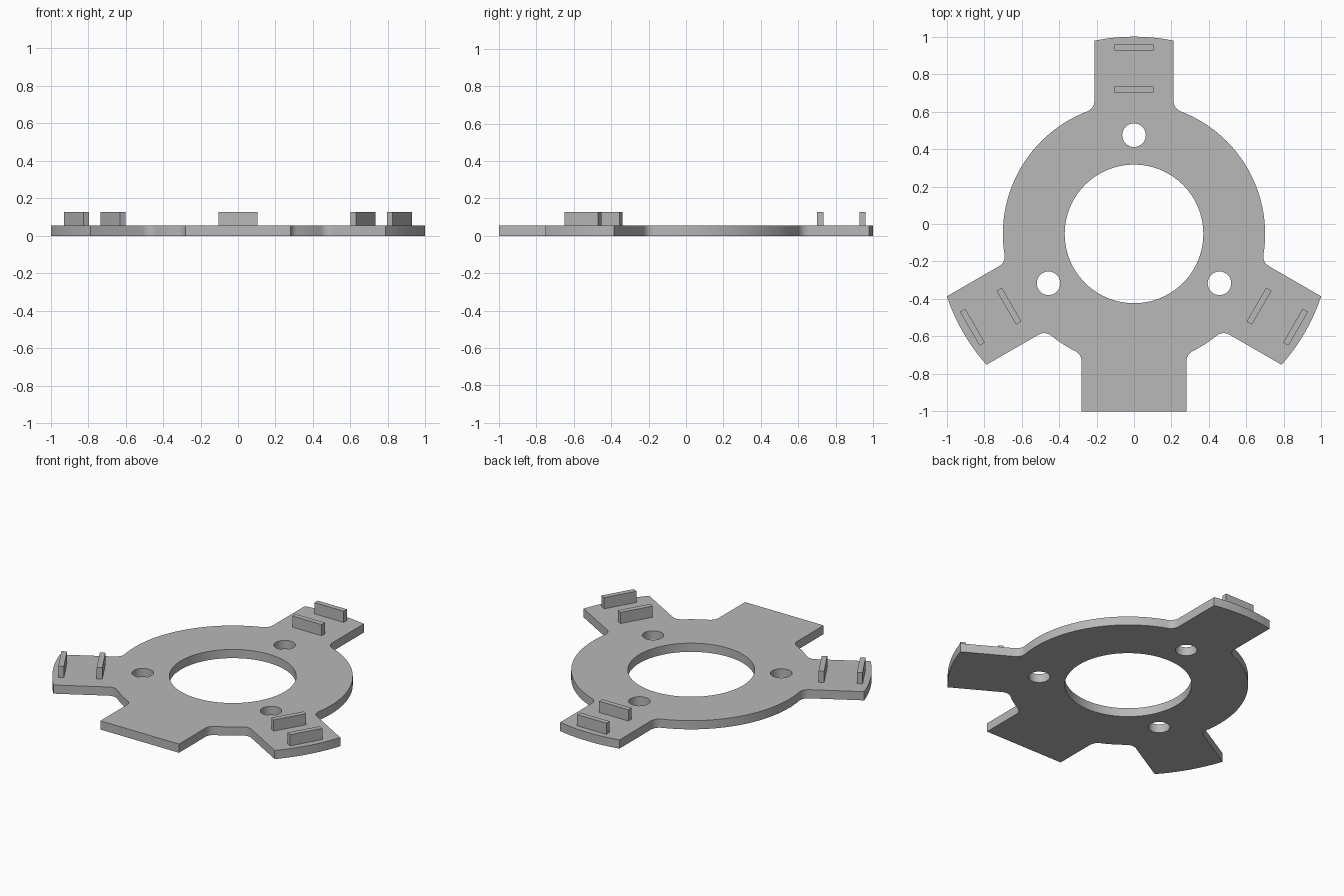
import bpy, bmesh
from math import sin, cos, sqrt, asin, atan2, radians, pi
from mathutils import Vector, Matrix

cube = bpy.data.objects.get("Cube")
if cube:
    bpy.data.objects.remove(cube, do_unlink=True)

CY = -0.053            # centre of the ring along y
THICK = 0.056          # plate thickness
DISC_R, BORE_R, TIP_R = 0.70, 0.37, 1.053
FILLET = 0.06
ARM_HALF, TAB_HALF, TAB_END = 0.211, 0.28, 0.947
BOLT_DIST, BOLT_R = 0.527, 0.063
ARM_ANGLES = [radians(a) for a in (-30, 90, 210)]
CENTRE = Matrix.Translation((0, CY, 0))

grey = bpy.data.materials.new("plain grey")
grey.use_nodes = True
colour = (0.48, 0.48, 0.48, 1)
grey.diffuse_color = colour
grey.node_tree.nodes["Principled BSDF"].inputs["Base Color"].default_value = colour


def make_object(name, bm):
    bmesh.ops.recalc_face_normals(bm, faces=bm.faces)
    mesh = bpy.data.meshes.new(name)
    bm.to_mesh(mesh)
    bm.free()
    mesh.materials.append(grey)
    obj = bpy.data.objects.new(name, mesh)
    bpy.context.collection.objects.link(obj)
    return obj


def arc(cx, cy, r, start, end, steps):
    return [Vector((cx + r * cos(start + (end - start) * i / steps),
                    cy + r * sin(start + (end - start) * i / steps), 0))
            for i in range(steps + 1)]


def arm_outline(half, tip):
    """Arm along +x with filleted roots, listed counter-clockwise."""
    fy = half + FILLET
    fx = sqrt((DISC_R + FILLET) ** 2 - fy ** 2)
    root = arc(fx, -fy, FILLET, pi - atan2(fy, fx), pi / 2, 8)
    mirrored = [Vector((p.x, -p.y, 0)) for p in reversed(root)]
    return root + tip + mirrored


# Outline: three round-tipped arms and one square tab, joined by disc arcs
swing = asin(ARM_HALF / TIP_R)
round_tip = arc(0, 0, TIP_R, -swing, swing, 12)
square_tip = [Vector((TAB_END, s * TAB_HALF, 0)) for s in (-1, 1)]
limbs = [(-pi / 2, TAB_HALF, square_tip)]
limbs += [(a, ARM_HALF, round_tip) for a in ARM_ANGLES]

outline = []
for i, (angle, half, tip) in enumerate(limbs):
    turn = Matrix.Rotation(angle, 4, 'Z')
    outline += [turn @ p for p in arm_outline(half, tip)]
    # disc edge running on to the next limb
    next_angle, next_half, _ = limbs[(i + 1) % len(limbs)]
    if next_angle < angle:
        next_angle += 2 * pi
    begin = angle + asin((half + FILLET) / (DISC_R + FILLET))
    end = next_angle - asin((next_half + FILLET) / (DISC_R + FILLET))
    steps = max(6, int((end - begin) / radians(3)))
    outline += arc(0, 0, DISC_R, begin, end, steps)[1:-1]

# Plate
bm = bmesh.new()
face = bm.faces.new([bm.verts.new(CENTRE @ p) for p in outline])
lifted = bmesh.ops.extrude_face_region(bm, geom=[face])["geom"]
bmesh.ops.translate(bm, vec=(0, 0, THICK),
                    verts=[v for v in lifted if isinstance(v, bmesh.types.BMVert)])
plate = make_object("plate", bm)

# Centre bore and bolt holes, cut through the plate
bm = bmesh.new()
holes = [(0, 0, BORE_R, 96)]
holes += [(BOLT_DIST * cos(a), BOLT_DIST * sin(a), BOLT_R, 32) for a in ARM_ANGLES]
for x, y, r, sides in holes:
    bmesh.ops.create_cone(bm, cap_ends=True, segments=sides, radius1=r, radius2=r,
                          depth=1, matrix=CENTRE @ Matrix.Translation((x, y, 0)))
cutter = make_object("hole_cutter", bm)
cutter.hide_render = True
cut = plate.modifiers.new("holes", 'BOOLEAN')
cut.operation = 'DIFFERENCE'
cut.solver = 'EXACT'
cut.object = cutter
for other in bpy.context.selected_objects:
    other.select_set(False)
plate.select_set(True)
bpy.context.view_layer.objects.active = plate
bpy.ops.object.modifier_apply(modifier=cut.name)
bpy.data.objects.remove(cutter, do_unlink=True)
bpy.ops.object.shade_smooth_by_angle(angle=radians(30))

# Upright ribs, two on each arm
PEG_TOP, PEG_SINK = 0.128, 0.01
height = PEG_TOP - THICK + PEG_SINK
for side, angle in zip(("left", "back", "right"), ARM_ANGLES):
    for place, dist in (("inner", 0.771), ("outer", 0.996)):
        bm = bmesh.new()
        bmesh.ops.create_cube(
            bm, size=1,
            matrix=CENTRE @ Matrix.Rotation(angle, 4, 'Z')
            @ Matrix.Translation((dist, 0, PEG_TOP - height / 2))
            @ Matrix.Diagonal((0.033, 0.208, height, 1)))
        make_object(f"{side}_{place}_rib", bm)
